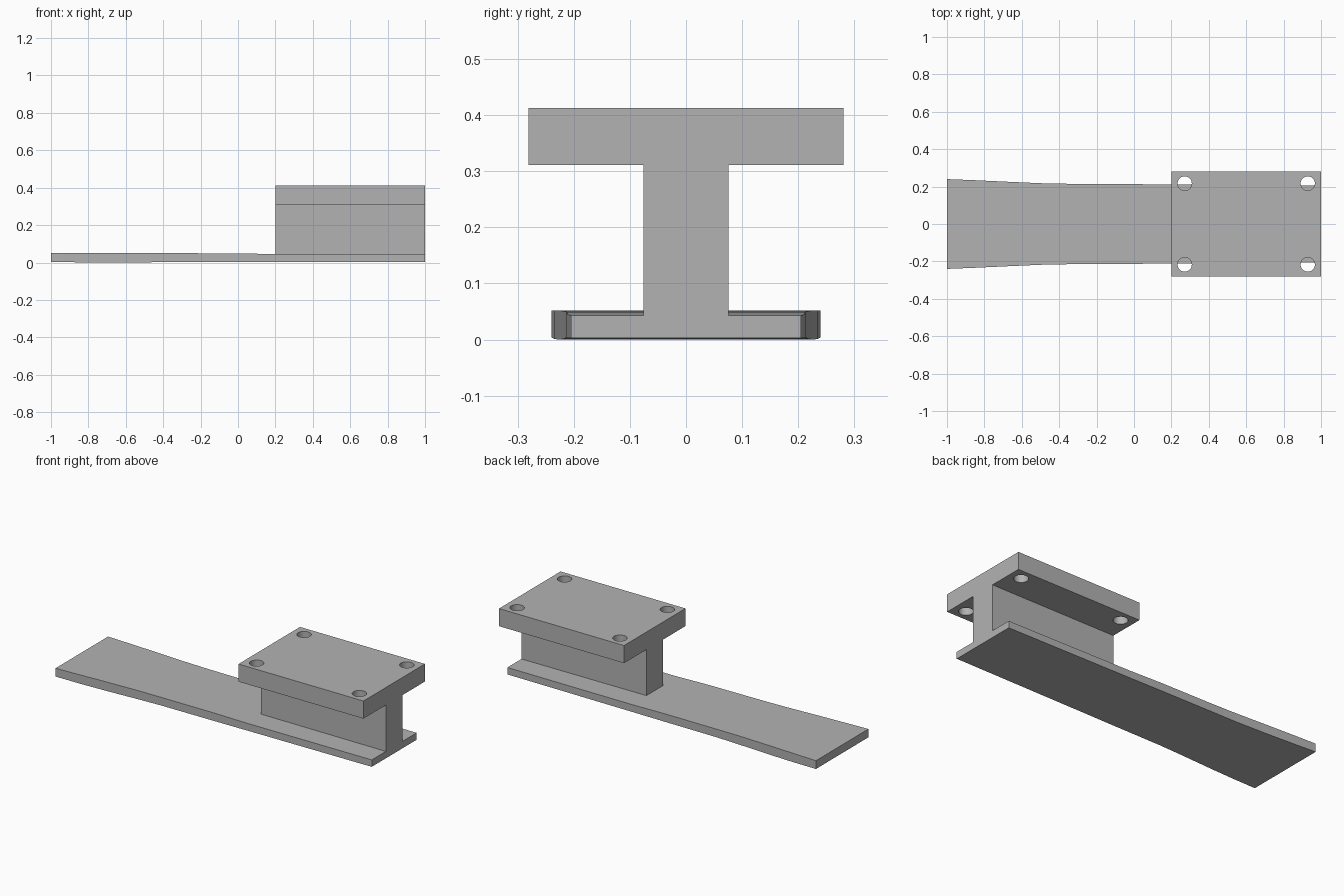
import bpy
import math

cube = bpy.data.objects.get("Cube")
if cube:
    bpy.data.objects.remove(cube, do_unlink=True)

grey = bpy.data.materials.new("plain grey")
grey.use_nodes = True
colour = (0.45, 0.45, 0.45, 1)
grey.diffuse_color = colour
grey.node_tree.nodes["Principled BSDF"].inputs["Base Color"].default_value = colour


def loft(name, rings):
    """Join equal-sized rings of points into a closed solid."""
    n = len(rings[0])
    faces = [tuple(reversed(range(n))),
             tuple(range((len(rings) - 1) * n, len(rings) * n))]
    for r in range(len(rings) - 1):
        for i in range(n):
            j = (i + 1) % n
            faces.append((r * n + i, r * n + j, r * n + n + j, r * n + n + i))
    mesh = bpy.data.meshes.new(name)
    mesh.from_pydata([p for ring in rings for p in ring], [], faces)
    mesh.materials.append(grey)
    obj = bpy.data.objects.new(name, mesh)
    bpy.context.collection.objects.link(obj)
    return obj


def smooth(obj):
    bpy.ops.object.select_all(action="DESELECT")
    obj.select_set(True)
    bpy.context.view_layer.objects.active = obj
    bpy.ops.object.shade_smooth_by_angle(angle=math.radians(30))


# Long flared foot plate: x, half width, bottom, top
stations = [
    (-1.0, 0.240, 0.004, 0.052),
    (-0.85, 0.234, 0.001, 0.052),
    (-0.7, 0.227, 0.0, 0.052),
    (-0.5, 0.218, 0.001, 0.051),
    (-0.35, 0.215, 0.003, 0.050),
    (0.0, 0.213, 0.003, 0.049),
    (0.2, 0.211, 0.003, 0.045),
    (1.0, 0.205, 0.003, 0.043),
]
foot_plate = loft("foot_plate", [
    [(x, -w, lo), (x, w, lo), (x, w, hi), (x, -w, hi)]
    for x, w, lo, hi in stations])
smooth(foot_plate)

# Upright web with its wide mounting flange, one T profile
half = [(0.076, 0.043), (0.076, 0.311), (0.281, 0.311), (0.281, 0.413)]
profile = half + [(-y, z) for y, z in reversed(half)]
mount = loft("mounting_flange_and_web",
             [[(x, y, z) for y, z in profile] for x in (0.2, 1.0)])

# Four bolt holes through the flange
for x in (0.271, 0.929):
    for y in (-0.217, 0.217):
        bpy.ops.mesh.primitive_cylinder_add(
            vertices=40, radius=0.038, depth=0.2, location=(x, y, 0.36))
        cutter = bpy.context.object
        cutter.name = "hole_cutter"
        cutter.hide_render = True
        cutter.data.materials.append(grey)
        cut = mount.modifiers.new("bolt_hole", "BOOLEAN")
        cut.operation = "DIFFERENCE"
        cut.solver = "EXACT"
        cut.object = cutter
        bpy.context.view_layer.objects.active = mount
        bpy.ops.object.modifier_apply(modifier=cut.name)
        bpy.data.objects.remove(cutter, do_unlink=True)
smooth(mount)
